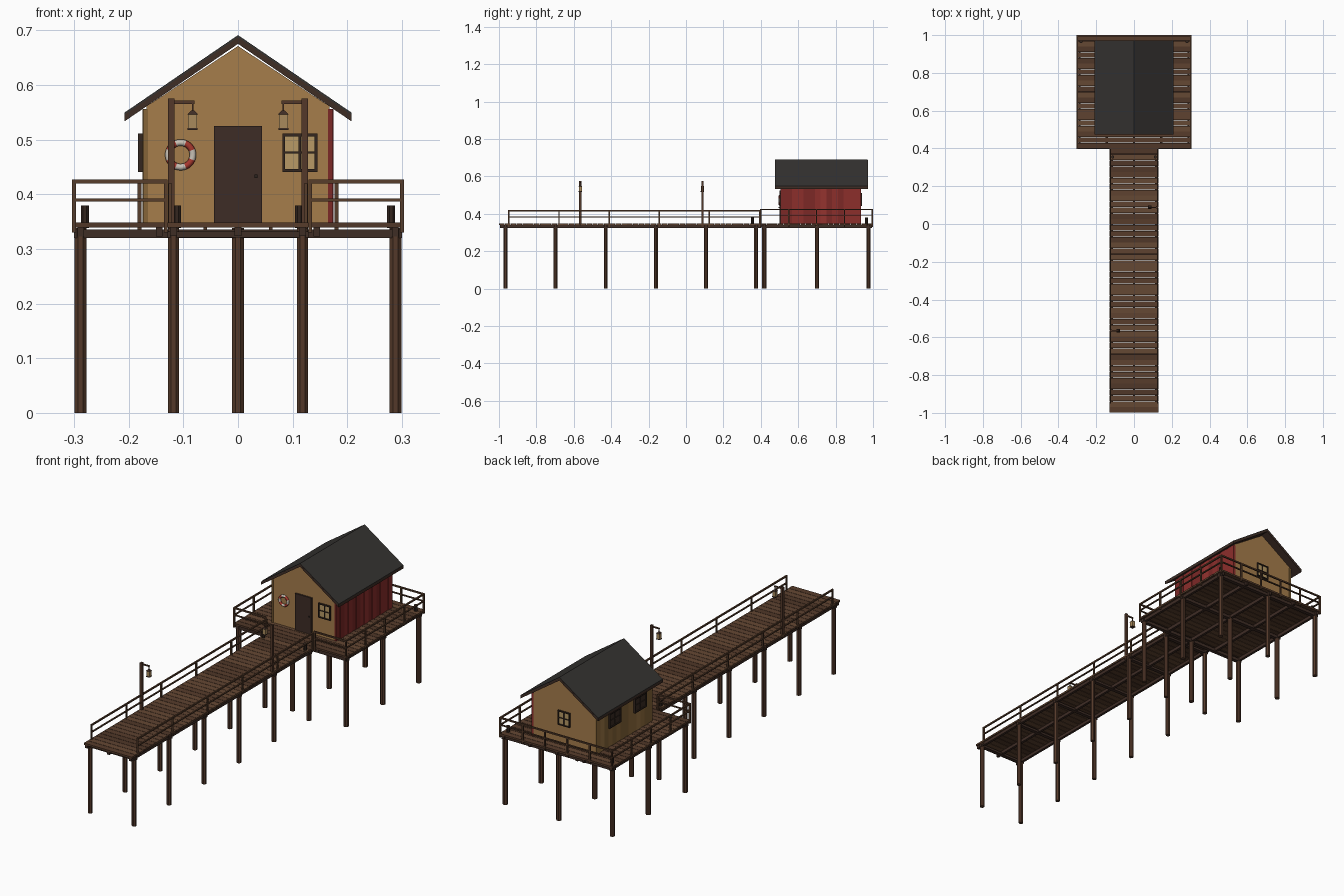
import bpy, bmesh, math, random
from mathutils import Matrix, Vector

if "Cube" in bpy.data.objects:
    bpy.data.objects.remove(bpy.data.objects["Cube"])
random.seed(4)

mats = {}
def mat(hexcol):
    if hexcol not in mats:
        m = bpy.data.materials.new("colour_" + hexcol)
        c = [int(hexcol[i:i + 2], 16) / 255 for i in (0, 2, 4)]
        m.diffuse_color = [((v + .055) / 1.055) ** 2.4 for v in c] + [1]
        m.use_nodes = True
        m.node_tree.nodes["Principled BSDF"].inputs["Base Color"].default_value = m.diffuse_color
        mats[hexcol] = m
    return mats[hexcol]

def finish(name, bm, cols):
    bmesh.ops.recalc_face_normals(bm, faces=bm.faces)
    me = bpy.data.meshes.new(name)
    bm.to_mesh(me)
    bm.free()
    for c in cols:
        me.materials.append(mat(c))
    ob = bpy.data.objects.new(name, me)
    bpy.context.collection.objects.link(ob)
    return ob

# boxes given as (x0, x1, y0, y1, z0, z1); several colours are spread at random
def boxes(name, items, *cols):
    bm = bmesh.new()
    for x0, x1, y0, y1, z0, z1 in items:
        k = random.randrange(len(cols))
        M = Matrix.Translation(((x0 + x1) / 2, (y0 + y1) / 2, (z0 + z1) / 2)) @ \
            Matrix.Diagonal((x1 - x0, y1 - y0, z1 - z0, 1))
        vs = bmesh.ops.create_cube(bm, size=1, matrix=M)["verts"]
        for f in {f for v in vs for f in v.link_faces}:
            f.material_index = k
    return finish(name, bm, cols)

# upright cylinders or cones given as (x, y, z0, z1, r0, r1)
def rounds(name, items, col, sides=8):
    bm = bmesh.new()
    for x, y, z0, z1, r0, r1 in items:
        bmesh.ops.create_cone(bm, cap_ends=True, segments=sides, radius1=r0, radius2=r1,
                              depth=z1 - z0, matrix=Matrix.Translation((x, y, (z0 + z1) / 2))
                              @ Matrix.Rotation(math.pi / sides, 4, 'Z'))
    return finish(name, bm, [col])

# profile in x-z pulled along y
def extrude(name, pts, y0, y1, col):
    bm = bmesh.new()
    f = bm.faces.new([bm.verts.new((x, y0, z)) for x, z in pts])
    g = bmesh.ops.extrude_face_region(bm, geom=[f])["geom"]
    bmesh.ops.translate(bm, verts=[v for v in g if isinstance(v, bmesh.types.BMVert)],
                        vec=(0, y1 - y0, 0))
    return finish(name, bm, [col])

WOOD, DARK, RAIL = "54392A", "3F2D25", "573D2B"
DECK = ("5E4230", "573C2B", "654833", "503728")
TOP = 0.348

# deck planks
def planks(name, hw, y0, y1, n):
    p = (y1 - y0) / n
    boxes(name, [(-hw, hw, y0 + i * p + .001, y0 + (i + 1) * p - .001, .339, TOP)
                 for i in range(n)], *DECK)
planks("walkway_planks", .129, -1, .4, 45)
planks("platform_planks", .304, .4, 1, 20)

# piles
walk_y = [-.965 + .268 * i for i in range(6)]
plat_y = (.418, .70, .975)
rounds("walkway_piles", [(x, y, 0, .338, .011, .011) for x in (-.118, .118) for y in walk_y], WOOD)
rounds("platform_piles", [(x, y, 0, .338, .012, .012) for x in (-.288, 0, .288) for y in plat_y], WOOD)

# beams below the decks
boxes("walkway_beams", [(-.129, .129, y - .009, y + .009, .321, .332) for y in walk_y]
      + [(x - .006, x + .006, -.995, .4, .324, .339) for x in (-.118, 0, .118)], DARK)
boxes("platform_beams", [(-.3, .3, y - .009, y + .009, .32, .335) for y in plat_y]
      + [(x - .006, x + .006, .405, .995, .323, .339) for x in (-.288, -.144, 0, .144, .288)], DARK)

# mooring bollards
rounds("bollards", [(s * x, y, TOP - .01, .379, .008, .008) for s in (-1, 1)
                    for x, y in ((.112, .355), (.28, .965))], "33261F")

# railings
def railing(name, a, b, n, top):
    (ax, ay), (bx, by) = a, b
    h = .0035
    items = []
    for i in range(n + 1):
        x, y = ax + (bx - ax) * i / n, ay + (by - ay) * i / n
        items.append((x - h, x + h, y - h, y + h, .33, top - .003))
    for z, t in ((top - .007, .007), (top - .040, .005)):
        items.append((min(ax, bx) - h, max(ax, bx) + h, min(ay, by) - h, max(ay, by) + h, z, z + t))
    boxes(name, items, RAIL)
for s, side in ((-1, "left"), (1, "right")):
    railing("walkway_rail_" + side, (s * .124, -.947), (s * .124, .393), 5, .42)
    railing("platform_rail_" + side, (s * .3, .4), (s * .3, .996), 4, .427)
    railing("platform_front_rail_" + side, (s * .3, .4), (s * .132, .4), 1, .427)
railing("platform_back_rail", (-.3, .996), (.3, .996), 5, .427)

# lamp posts with hanging lanterns
for s, y, tag in ((-1, -.565, "near"), (1, .088, "far")):
    px, lx = s * .122, s * .083
    boxes("lamp_post_" + tag, [(px - .006, px + .006, y - .006, y + .006, .33, .575),
                               (min(px, lx) - .003, max(px, lx) + .003, y - .003, y + .003, .565, .571),
                               (lx - .0015, lx + .0015, y - .0015, y + .0015, .549, .566)], WOOD)
    rounds("lantern_frame_" + tag, [(lx, y, .546, .553, .014, .004), (lx, y, .517, .521, .013, .013)], DARK, 4)
    rounds("lantern_glass_" + tag, [(lx, y, .521, .546, .0115, .0115)], "A98A5C", 4)

# house body
extrude("house_walls", [(-.167, TOP), (.167, TOP), (.167, .561), (0, .671), (-.167, .561)],
        .507, .933, "A67D4B")
# side boards, red on the right and tan on the left
n, w = 14, .43 / 14
for s, side, cols in ((1, "right", ("8C2E2B", "7C2826", "95332F")), (-1, "left", ("94703F", "866538", "A07A47"))):
    items = []
    for i in range(n):
        a, b = sorted((s * .165, s * (.173 + .002 * (i % 2))))
        items.append((a, b, .505 + i * w, .505 + (i + 1) * w, TOP, .556))
    boxes("side_boards_" + side, items, *cols)

# roof: dark boarding with grey covering
def roof(name, lo, hi, y0, y1, col, hw=.208):
    k = .142
    extrude(name, [(-hw, lo - k), (0, lo), (hw, lo - k), (hw, hi - k), (0, hi), (-hw, hi - k)], y0, y1, col)
roof("roof_boards", .675, .687, .475, .972, DARK)
roof("roof_covering", .687, .691, .4755, .9715, "353331")

# door
boxes("door", [(-.044, .044, .499, .508, TOP, .525)], "3D2C26")
boxes("door_handle", [(.03, .036, .495, .5, .43, .436)], "2A221E")

# windows: frame, cross bars and pane, u along the wall
def window(name, wall, axis, out, u, hw, pane):
    def put(u0, u1, z0, z1, d):
        a, b = sorted((wall - out * .004, wall + out * d))
        return (u0, u1, a, b, z0, z1) if axis == 'y' else (a, b, u0, u1, z0, z1)
    z0, z1, t = .441, .511, .005
    zc = (z0 + z1) / 2
    boxes(name + "_frame", [put(u - hw, u + hw, z0, z0 + t, .008), put(u - hw, u + hw, z1 - t, z1, .008),
                            put(u - hw, u - hw + t, z0, z1, .008), put(u + hw - t, u + hw, z0, z1, .008),
                            put(u - .002, u + .002, z0, z1, .006),
                            put(u - hw, u + hw, zc - .002, zc + .002, .006)], "33261F")
    boxes(name + "_pane", [put(u - hw + t, u + hw - t, z0 + t, z1 - t, .003)], pane)
window("front_window", .507, 'y', -1, .113, .032, "B89A66")
window("back_window", .933, 'y', 1, 0, .032, "B89A66")
window("left_window_a", -.175, 'x', -1, .605, .045, "3A2C24")
window("left_window_b", -.175, 'x', -1, .80, .045, "3A2C24")

# life ring with red bands
bpy.ops.mesh.primitive_torus_add(major_segments=32, minor_segments=10, major_radius=.0225,
                                 minor_radius=.006, location=(-.105, .501, .472),
                                 rotation=(math.pi / 2, 0, 0))
ring = bpy.context.object
ring.name = "life_ring"
ring.data.materials.append(mat("C9C2B6"))
ring.data.materials.append(mat("A8392F"))
for f in ring.data.polygons:
    ang = math.degrees(math.atan2(f.center.y, f.center.x)) % 90
    f.material_index = 1 if 22 < ang < 68 else 0
    f.use_smooth = True
